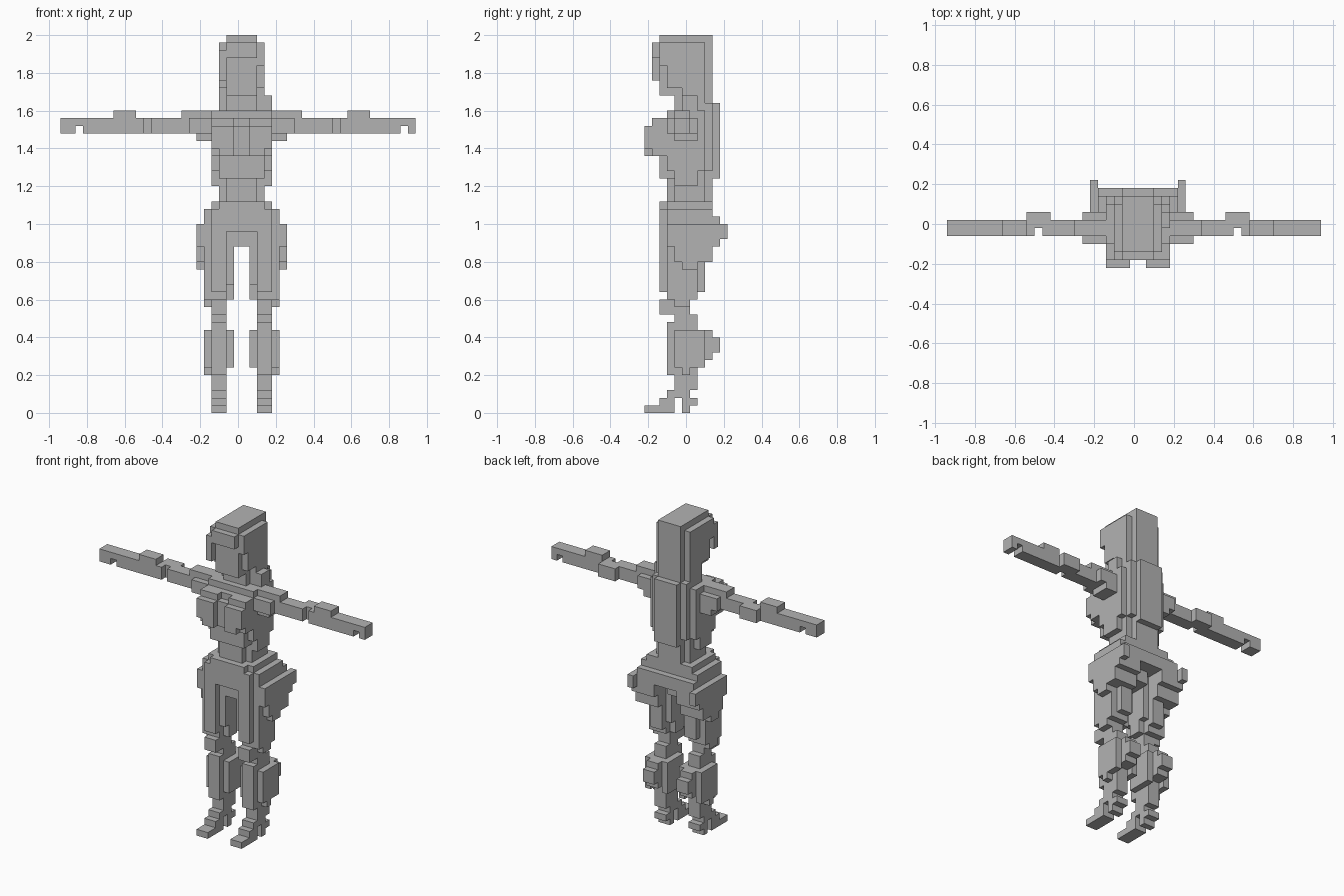
import bpy
import bmesh
from math import radians
from mathutils import Vector

if "Cube" in bpy.data.objects:
    bpy.data.objects.remove(bpy.data.objects["Cube"], do_unlink=True)

UNIT = 0.04                              # edge of one block
ORIGIN = Vector((0.02, 0.02, 0.0))       # the mirror plane is half a block off centre
owner = {}                               # block cell -> name of its part


def fill(part, x, y, z):
    """Fill a range of cells; the first part to claim a cell keeps it."""
    for i in range(*x):
        for j in range(*y):
            for k in range(*z):
                owner.setdefault((i, j, k), part)


def both(part, x, y, z):
    """Fill a central part, mirrored left to right."""
    fill(part, x, y, z)
    fill(part, (-x[1], -x[0]), y, z)


def pair(part, x, y, z):
    """Fill a left part and its right twin."""
    fill("left_" + part, x, y, z)
    fill("right_" + part, (-x[1], -x[0]), y, z)


def carve(x, y, z):
    """Remove a range of cells on both sides."""
    for i in range(*x):
        for j in range(*y):
            for k in range(*z):
                owner.pop((i, j, k), None)
                owner.pop((-1 - i, j, k), None)


# Head and hair
both("head", x=(0, 2), y=(-4, 2), z=(42, 49))
both("head", x=(2, 3), y=(-3, 1), z=(43, 47))
both("hair", x=(0, 2), y=(-4, 3), z=(49, 50))
both("hair", x=(0, 2), y=(-5, -3), z=(47, 49))
both("hair", x=(2, 3), y=(-4, 2), z=(46, 49))
both("hair", x=(2, 3), y=(-3, 2), z=(43, 47))
both("hair", x=(2, 3), y=(-1, 2), z=(40, 43))
both("hair", x=(0, 2), y=(1, 3), z=(41, 50))
both("hair", x=(0, 2), y=(2, 4), z=(31, 41))
both("hair", x=(2, 3), y=(1, 3), z=(32, 41))
fill("hair", x=(-3, -2), y=(-5, -4), z=(44, 48))
fill("hair", x=(3, 4), y=(-1, 1), z=(40, 42))

# Neck
both("neck", x=(0, 2), y=(-2, 2), z=(39, 42))

# Chest and ribs
both("torso", x=(0, 4), y=(-3, 2), z=(32, 40))
both("torso", x=(0, 3), y=(-4, 2), z=(31, 39))
both("torso", x=(3, 4), y=(-2, 1), z=(30, 32))
both("torso", x=(0, 2), y=(-5, -4), z=(34, 38))
pair("breast", x=(1, 4), y=(-5, -3), z=(34, 39))
pair("breast", x=(1, 4), y=(-6, -5), z=(35, 38))
pair("breast", x=(1, 3), y=(-6, -5), z=(34, 35))

# Waist
both("waist", x=(0, 2), y=(-3, 3), z=(28, 31))
both("waist", x=(2, 3), y=(-2, 2), z=(28, 32))

# Pelvis and hip flares
both("pelvis", x=(0, 3), y=(-4, 3), z=(24, 28))
both("pelvis", x=(3, 4), y=(-3, 3), z=(24, 28))
both("pelvis", x=(3, 4), y=(-4, -3), z=(24, 27))
both("pelvis", x=(4, 5), y=(-3, 3), z=(22, 27))
both("pelvis", x=(0, 1), y=(-3, 2), z=(22, 24))
both("pelvis", x=(0, 5), y=(3, 4), z=(24, 26))
pair("hip", x=(5, 6), y=(-3, 4), z=(22, 25))
pair("hip", x=(5, 6), y=(4, 5), z=(23, 25))
pair("hip", x=(5, 6), y=(-2, 3), z=(20, 22))
pair("hip", x=(5, 6), y=(-1, 1), z=(19, 20))
pair("hip", x=(2, 5), y=(2, 4), z=(22, 25))

# Thighs
pair("thigh", x=(2, 4), y=(-4, 2), z=(16, 24))
pair("thigh", x=(1, 2), y=(-3, 1), z=(17, 24))
pair("thigh", x=(4, 5), y=(-3, 1), z=(15, 24))
pair("thigh", x=(2, 4), y=(2, 3), z=(20, 22))
pair("thigh", x=(4, 5), y=(1, 3), z=(20, 22))
pair("thigh", x=(4, 5), y=(-2, 0), z=(14, 15))
pair("thigh", x=(1, 2), y=(-2, 0), z=(15, 17))
pair("thigh", x=(2, 4), y=(-3, 1), z=(15, 16))

# Knees
pair("knee", x=(2, 4), y=(-4, 0), z=(13, 15))
pair("knee", x=(2, 4), y=(-2, 1), z=(12, 13))
pair("knee", x=(2, 4), y=(-3, 1), z=(11, 12))

# Calves
pair("calf", x=(2, 4), y=(-3, 1), z=(5, 11))
pair("calf", x=(1, 2), y=(-2, 2), z=(6, 11))
pair("calf", x=(4, 5), y=(-2, 2), z=(6, 11))
pair("calf", x=(4, 5), y=(-1, 0), z=(5, 6))
pair("calf", x=(2, 4), y=(1, 3), z=(7, 11))
pair("calf", x=(2, 4), y=(3, 4), z=(8, 10))
pair("calf", x=(2, 4), y=(-2, 1), z=(3, 5))

# Heeled feet
pair("foot", x=(2, 4), y=(-3, 0), z=(2, 3))
pair("foot", x=(2, 4), y=(-4, -2), z=(1, 2))
pair("foot", x=(2, 4), y=(-6, -2), z=(0, 1))
pair("foot", x=(2, 4), y=(-1, 1), z=(1, 2))
pair("foot", x=(2, 4), y=(-1, 0), z=(0, 1))

# Shoulders
pair("shoulder", x=(4, 7), y=(-3, 1), z=(37, 39))
pair("shoulder", x=(4, 6), y=(-2, 1), z=(36, 37))
pair("shoulder", x=(4, 8), y=(-2, 0), z=(39, 40))

# Arms; the right hand reaches one block further
pair("arm", x=(4, 23), y=(-2, 0), z=(37, 39))
pair("arm", x=(14, 17), y=(-2, 0), z=(39, 40))
pair("arm", x=(11, 14), y=(0, 1), z=(37, 39))
fill("right_arm", x=(-24, -23), y=(-2, 0), z=(37, 39))
carve(x=(12, 13), y=(-2, -1), z=(37, 39))
carve(x=(21, 22), y=(-2, 0), z=(37, 38))

# One grey for the whole figure
grey = bpy.data.materials.new("plain_grey")
grey.use_nodes = True
colour = (0.45, 0.45, 0.45, 1.0)
grey.diffuse_color = colour
grey.node_tree.nodes["Principled BSDF"].inputs["Base Color"].default_value = colour


def exposed_faces(cell):
    """Yield the corners of each cell side that has no neighbour."""
    for axis in range(3):
        u, v = (axis + 1) % 3, (axis + 2) % 3
        for side in (0, 1):
            beside = list(cell)
            beside[axis] += 2 * side - 1
            if tuple(beside) in owner:
                continue
            ring = [(0, 0), (1, 0), (1, 1), (0, 1)]
            if not side:
                ring.reverse()
            corners = []
            for a, b in ring:
                corner = list(cell)
                corner[axis] += side
                corner[u] += a
                corner[v] += b
                corners.append(tuple(corner))
            yield corners


# Make one object per part, with flat merged faces
for part in sorted(set(owner.values())):
    bm = bmesh.new()
    points = {}
    for cell in [c for c, name in owner.items() if name == part]:
        for corners in exposed_faces(cell):
            # Corners are shared only within one facing, so edges stay clean
            verts = []
            for corner in corners:
                if corner not in points:
                    points[corner] = bm.verts.new(Vector(corner) * UNIT + ORIGIN)
                verts.append(points[corner])
            bm.faces.new(verts)
    bmesh.ops.dissolve_limit(bm, angle_limit=radians(1), verts=bm.verts, edges=bm.edges)
    mesh = bpy.data.meshes.new(part)
    bm.to_mesh(mesh)
    bm.free()
    mesh.materials.append(grey)
    bpy.context.collection.objects.link(bpy.data.objects.new(part, mesh))
